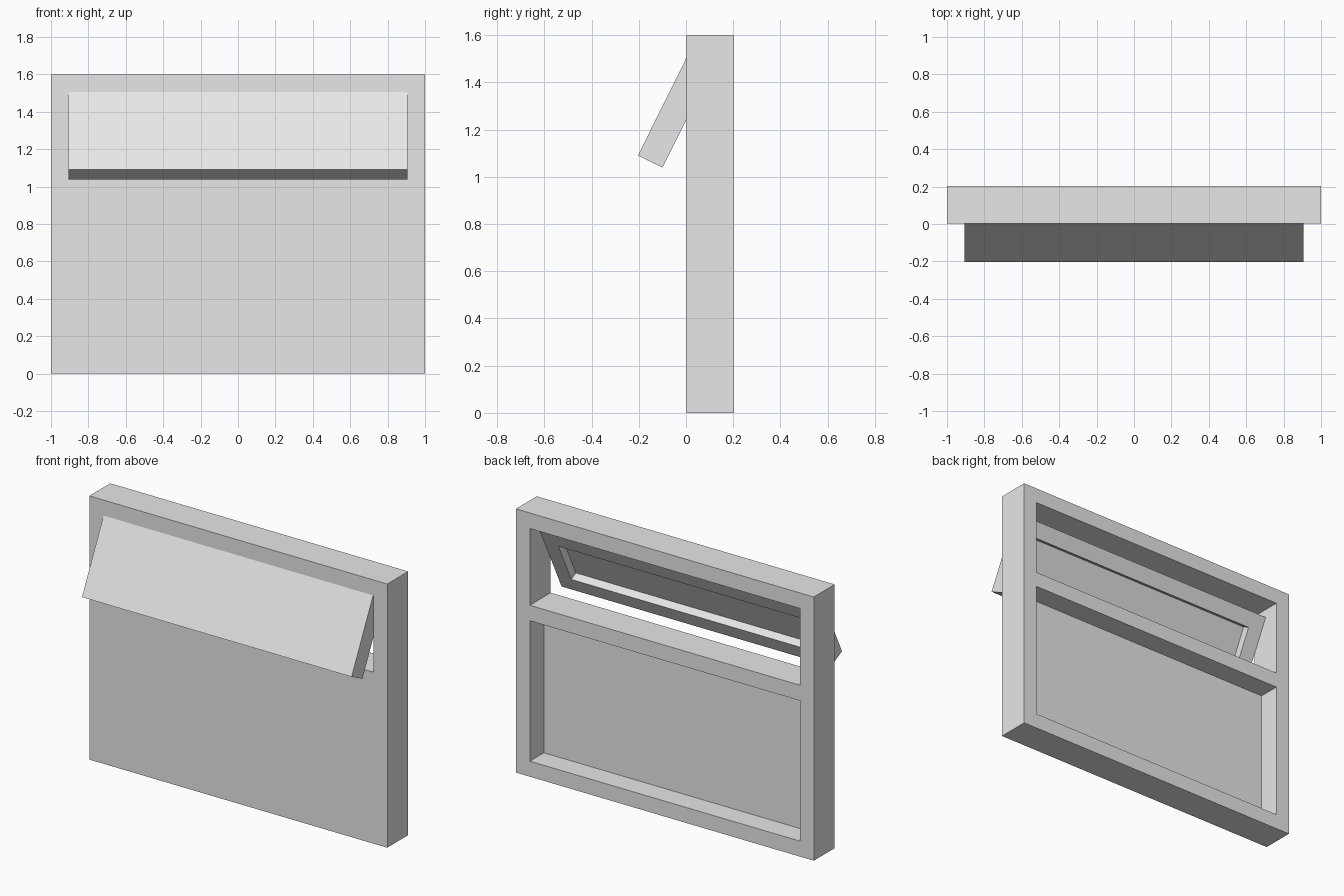
import bpy
import math
from mathutils import Matrix, Vector

if "Cube" in bpy.data.objects:
    bpy.data.objects.remove(bpy.data.objects["Cube"], do_unlink=True)

# Main dimensions
BORDER = 0.094      # width of every frame bar
SKIN = 0.066        # thickness of the closed panels
FRONT, BACK = 0.003, 0.203
HEIGHT = 1.6
OPEN_X = 1.0 - BORDER
HINGE_Z = HEIGHT - BORDER
SILL_Z = 1.04
FLAP_LENGTH, FLAP_DEPTH = 0.464, 0.116
TILT = math.radians(26.4)

grey = bpy.data.materials.new("light_grey")
grey.use_nodes = True
grey.diffuse_color = (0.8, 0.8, 0.8, 1)
grey.node_tree.nodes["Principled BSDF"].inputs["Base Color"].default_value = (0.8, 0.8, 0.8, 1)


def box(name, low, high):
    """Axis-aligned box between two corners."""
    low, high = Vector(low), Vector(high)
    bpy.ops.mesh.primitive_cube_add(size=1)
    obj = bpy.context.object
    obj.name = name
    obj.data.transform(Matrix.Translation((low + high) / 2) @ Matrix.Diagonal((*(high - low), 1)))
    obj.data.materials.append(grey)
    return obj


def cut(obj, low, high):
    """Subtract a box from the object and discard the cutter."""
    cutter = box("cutter", low, high)
    mod = obj.modifiers.new("opening", "BOOLEAN")
    mod.operation = "DIFFERENCE"
    mod.solver = "EXACT"
    mod.object = cutter
    bpy.context.view_layer.objects.active = obj
    bpy.ops.object.modifier_apply(modifier=mod.name)
    bpy.data.objects.remove(cutter, do_unlink=True)


# Frame: open top bay, lower bay closed by a skin flush with the front
frame = box("window_frame", (-1, FRONT, 0), (1, BACK, HEIGHT))
cut(frame, (-OPEN_X, -0.5, SILL_Z), (OPEN_X, 0.5, HINGE_Z))
cut(frame, (-OPEN_X, FRONT + SKIN, BORDER), (OPEN_X, 0.5, SILL_Z - BORDER))

# Tilting sash: hangs from the top hinge with a recess in its back
flap_x = OPEN_X - 0.001
sash = box("tilted_sash", (-flap_x, 0, -FLAP_LENGTH), (flap_x, FLAP_DEPTH, 0))
cut(sash, (-flap_x + BORDER, SKIN, -FLAP_LENGTH + BORDER), (flap_x - BORDER, 0.5, -BORDER))
sash.data.transform(Matrix.Translation((0, FRONT, HINGE_Z)) @ Matrix.Rotation(-TILT, 4, "X"))
